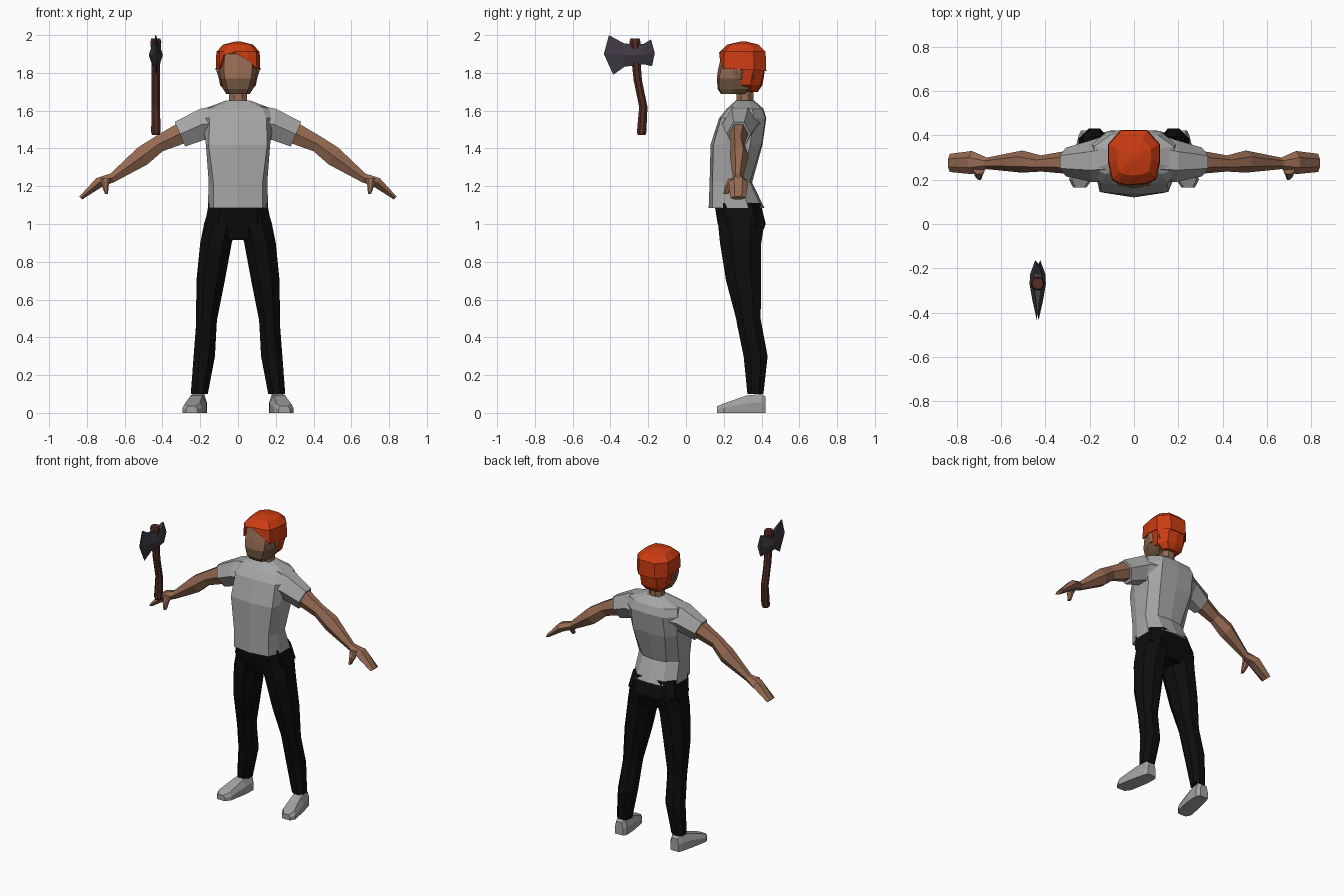
import bpy, bmesh
from mathutils import Vector


def material(name, r, g, b):
    m = bpy.data.materials.new(name)
    m.diffuse_color = (r, g, b, 1)
    return m


SHIRT = material("grey cloth", .38, .38, .38)
SHOE = material("shoe grey", .36, .36, .36)
SKIN = material("skin", .30, .145, .085)
STUBBLE = material("stubble", .17, .095, .05)
HAIR = material("orange hair", .60, .045, .006)
TROUSER = material("black cloth", .004, .004, .004)
STEEL = material("dark steel", .05, .042, .055)
WOOD = material("dark wood", .085, .026, .017)


def loft(name, rings, mat, mirror=False, caps=True):
    """Skin a list of equal-length point rings into a flat shaded mesh."""
    bm = bmesh.new()
    vs = [[bm.verts.new(p) for p in r] for r in rings]
    n = len(vs[0])
    for a, b in zip(vs, vs[1:]):
        for i in range(n):
            j = (i + 1) % n
            bm.faces.new((a[i], a[j], b[j], b[i]))
    if caps:
        bm.faces.new(vs[0][::-1])
        bm.faces.new(vs[-1])
    bmesh.ops.recalc_face_normals(bm, faces=bm.faces)
    me = bpy.data.meshes.new(name)
    bm.to_mesh(me)
    bm.free()
    me.materials.append(mat)
    ob = bpy.data.objects.new(name, me)
    bpy.context.collection.objects.link(ob)
    if mirror:
        mod = ob.modifiers.new("mirror", 'MIRROR')
        mod.use_mirror_merge = False
    return ob


def level(z, x0, x1, y0, y1, c=.28):
    """Horizontal chamfered rectangle."""
    dx, dy = (x1 - x0) * c, (y1 - y0) * c
    return [(x0 + dx, y0, z), (x1 - dx, y0, z), (x1, y0 + dy, z), (x1, y1 - dy, z),
            (x1 - dx, y1, z), (x0 + dx, y1, z), (x0, y1 - dy, z), (x0, y0 + dy, z)]


def limb(xt, zt, xb, zb, y0, y1):
    """Hexagonal slice of an arm between a top and a bottom point."""
    hexa = [(0, .28), (0, .72), (.5, 1), (1, .72), (1, .28), (.5, 0)]
    return [(xt + (xb - xt) * u, y0 + (y1 - y0) * v, zt + (zb - zt) * u) for u, v in hexa]


def sym(z, half):
    """Full ring from half a profile that runs front centre to back centre."""
    return ([(x, y, z) for x, y in half] +
            [(-x, y, z) for x, y in half[-2:0:-1]])


# Shirt body
loft("shirt", [
    sym(1.085, [(0, .12), (.13, .14), (.16, .22), (.16, .33), (.10, .40), (0, .415)]),
    sym(1.22, [(0, .125), (.13, .14), (.155, .21), (.15, .29), (.09, .338), (0, .35)]),
    sym(1.42, [(0, .13), (.155, .145), (.17, .21), (.17, .34), (.12, .40), (0, .405)]),
    sym(1.56, [(0, .175), (.15, .185), (.19, .23), (.19, .36), (.12, .42), (0, .425)]),
    sym(1.61, [(0, .215), (.13, .225), (.18, .25), (.18, .35), (.11, .40), (0, .41)]),
    sym(1.655, [(0, .265), (.05, .27), (.06, .29), (.06, .33), (.05, .35), (0, .36)]),
], SHIRT)

# Sleeves
loft("sleeve", [
    limb(.12, 1.625, .14, 1.44, .19, .40),
    limb(.20, 1.61, .18, 1.445, .19, .38),
    limb(.335, 1.54, .28, 1.41, .215, .345),
], SHIRT, True)

# Arms with flat hands
loft("arm", [
    limb(.30, 1.545, .26, 1.435, .225, .335),
    limb(.44, 1.462, .40, 1.385, .237, .31),
    limb(.53, 1.405, .48, 1.315, .232, .332),
    limb(.675, 1.267, .655, 1.222, .248, .30),
    limb(.75, 1.243, .715, 1.20, .225, .33),
    limb(.84, 1.145, .825, 1.13, .235, .317),
], SKIN, True)
loft("thumb", [
    level(1.24, .675, .725, .225, .275),
    level(1.20, .685, .72, .205, .25),
    level(1.16, .688, .705, .198, .225),
], SKIN, True)

# Trousers
loft("hips", [
    level(1.11, -.155, .155, .15, .395, .2),
    level(1.0, -.175, .175, .168, .422, .2),
    level(.915, -.07, .07, .20, .39, .2),
], TROUSER)
loft("trouser_leg", [
    level(1.05, .005, .165, .165, .40),
    level(1.0, .005, .18, .17, .415),
    level(.90, .033, .20, .18, .398),
    level(.70, .07, .22, .212, .398),
    level(.50, .11, .222, .265, .395),
    level(.47, .113, .222, .27, .40),
    level(.30, .122, .235, .305, .432),
    level(.10, .16, .25, .325, .41),
], TROUSER, True)

# Shoes, turned slightly outward
loft("shoe", [[(x, y, z) for x, z in ((xa, 0), (xb, 0), (xb, h * .55), (xb - c, h),
                                      (xa + c, h), (xa, h * .55))]
              for y, xa, xb, h, c in ((.165, .215, .275, .036, .01), (.20, .19, .293, .05, .012),
                                      (.32, .168, .27, .092, .02), (.40, .165, .25, .10, .014),
                                      (.422, .18, .24, .085, .01))], SHOE, True)

# Neck and head; the jaw is shaded with stubble
loft("neck", [level(1.63, -.047, .047, .265, .355), level(1.75, -.047, .047, .27, .36)], SKIN)
head = loft("head", [
    sym(1.688, [(0, .185), (.045, .19), (.062, .24), (.05, .31), (0, .32)]),
    sym(1.715, [(0, .168), (.055, .175), (.08, .25), (.075, .33), (0, .36)]),
    sym(1.77, [(0, .163), (.07, .175), (.092, .25), (.095, .36), (0, .39)]),
    sym(1.82, [(0, .17), (.075, .185), (.10, .25), (.105, .36), (0, .40)]),
    sym(1.90, [(0, .19), (.07, .20), (.095, .26), (.095, .36), (0, .40)]),
    sym(1.93, [(0, .25), (.04, .255), (.05, .28), (.05, .33), (0, .35)]),
], SKIN)
head.data.materials.append(STUBBLE)
for f in head.data.polygons:
    if f.center.z < 1.765:
        f.material_index = 1
loft("ear", [level(1.765, .08, .10, .265, .295), level(1.81, .08, .114, .255, .30),
             level(1.83, .08, .112, .26, .30)], SKIN, True)

# Hair cap with a swept fringe, thick rim and nape
outline = [(-.02, .175), (.05, .18), (.10, .20), (.118, .28), (.118, .36), (.06, .425),
           (-.06, .425), (-.118, .36), (-.118, .28), (-.10, .20), (-.075, .185)]
rim_z = [1.908, 1.868, 1.82, 1.82, 1.815, 1.81, 1.81, 1.815, 1.82, 1.82, 1.895]


def scaled(s, z, cy=.305):
    return [(x * s, cy + (y - cy) * s, z) for x, y in outline]


rim = [(x, y, z) for (x, y), z in zip(outline, rim_z)]
inner = [(x * .8, .305 + (y - .305) * .8, z + .01) for x, y, z in rim]
loft("hair", [inner, rim, scaled(.97, 1.912), scaled(.66, 1.95), scaled(.15, 1.965)], HAIR)
loft("nape_hair", [
    sym(1.70, [(0, .33), (.05, .33), (.06, .35), (.04, .375), (0, .38)]),
    sym(1.735, [(0, .30), (.085, .29), (.095, .34), (.06, .395), (0, .405)]),
    sym(1.83, [(0, .29), (.108, .285), (.112, .36), (.06, .415), (0, .42)]),
], HAIR)

# Axe handle, gently bent
AX = -.435
loft("axe_handle", [level(z, AX - r, AX + r, y - r, y + r) for y, z, r in (
    (-.235, 1.47, .019), (-.235, 1.485, .025), (-.226, 1.62, .022), (-.255, 1.76, .022),
    (-.268, 1.90, .024), (-.27, 1.965, .029), (-.27, 1.982, .024))], WOOD)


# Axe head: stations from cutting edge to rear flare
def blade(top, mid, bottom, t_edge, t_mid):
    (yt, zt), (ym, zm), (yb, zb) = top, mid, bottom
    return [(AX - t_edge, yt, zt), (AX + t_edge, yt, zt), (AX + t_mid, ym, zm),
            (AX + t_edge, yb, zb), (AX - t_edge, yb, zb), (AX - t_mid, ym, zm)]


loft("axe_head", [
    blade((-.408, 2.0), (-.435, 1.90), (-.385, 1.79), .002, .004),
    blade((-.33, 1.957), (-.34, 1.895), (-.325, 1.833), .010, .025),
    blade((-.275, 1.95), (-.27, 1.895), (-.265, 1.84), .020, .037),
    blade((-.225, 1.953), (-.225, 1.895), (-.22, 1.845), .018, .034),
    blade((-.185, 1.977), (-.165, 1.905), (-.18, 1.835), .004, .012),
], STEEL)
